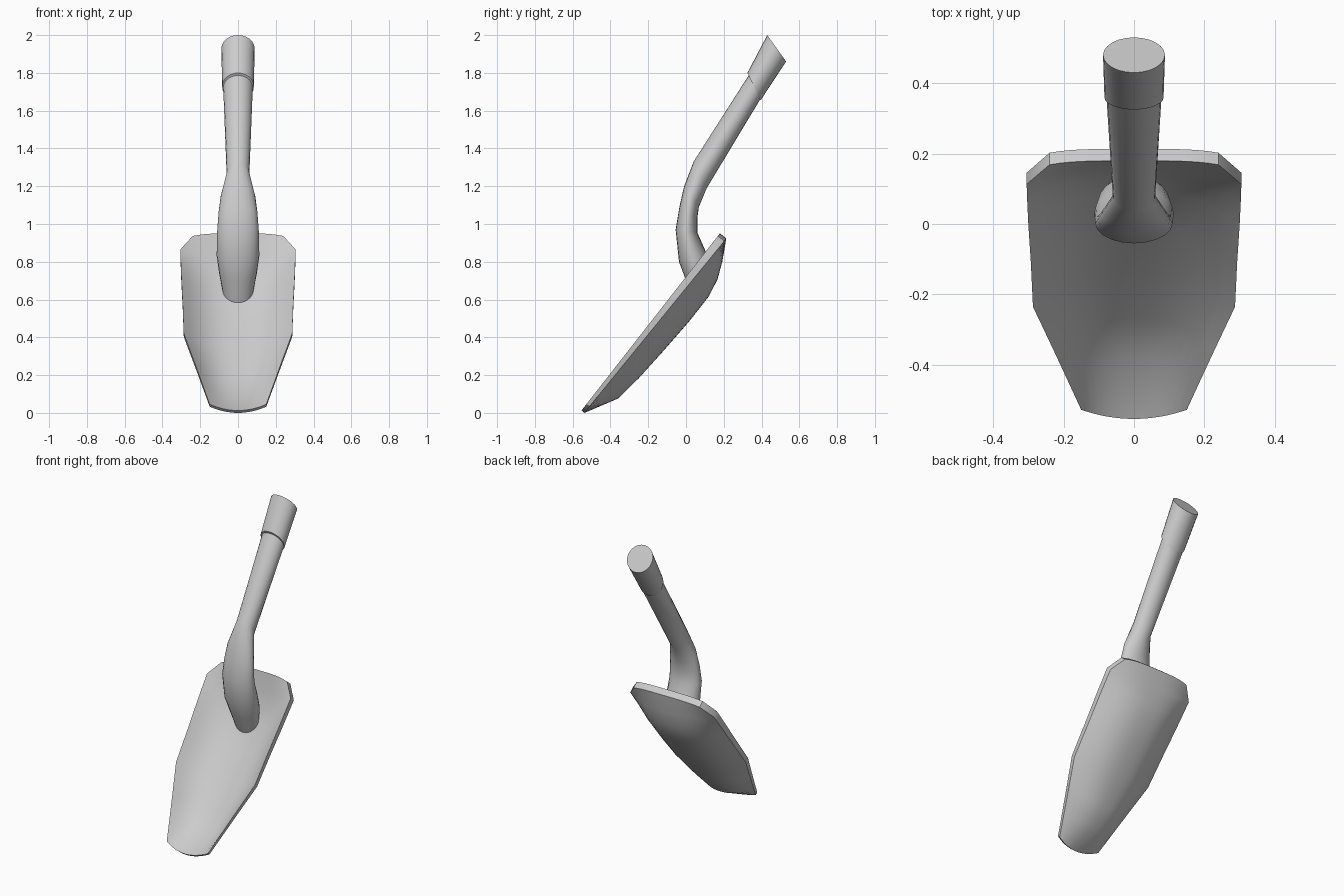
import bpy, bmesh, math

if "Cube" in bpy.data.objects:
    bpy.data.objects.remove(bpy.data.objects["Cube"])

metal = bpy.data.materials.new("grey metal")
metal.diffuse_color = (0.6, 0.6, 0.6, 1)
metal.use_nodes = True
metal.node_tree.nodes["Principled BSDF"].inputs["Base Color"].default_value = metal.diffuse_color


def finish(name, bm, angle):
    bmesh.ops.recalc_face_normals(bm, faces=bm.faces[:])
    mesh = bpy.data.meshes.new(name)
    bm.to_mesh(mesh)
    bm.free()
    ob = bpy.data.objects.new(name, mesh)
    bpy.context.collection.objects.link(ob)
    mesh.materials.append(metal)
    bpy.ops.object.select_all(action='DESELECT')
    ob.select_set(True)
    bpy.context.view_layer.objects.active = ob
    bpy.ops.object.shade_smooth_by_angle(angle=math.radians(angle))


def tube(name, rings, n=20, angle=50):
    """Loft ellipses given by front point (y, z), back point (y, z), half width."""
    bm = bmesh.new()
    loops = []
    for fy, fz, by, bz, hx in rings:
        cy, cz, ay, az = (fy + by) / 2, (fz + bz) / 2, (fy - by) / 2, (fz - bz) / 2
        loops.append([bm.verts.new((hx * math.sin(t), cy + ay * math.cos(t), cz + az * math.cos(t)))
                      for t in (2 * math.pi * i / n for i in range(n))])
    for a, b in zip(loops, loops[1:]):
        for i in range(n):
            j = (i + 1) % n
            bm.faces.new((a[i], a[j], b[j], b[i]))
    bm.faces.new(loops[0])
    bm.faces.new(loops[-1])
    finish(name, bm, angle)


# Blade: dished slab; s runs from tip to top edge, d is depth behind the rim plane
ROWS = [(0.02, .15, 0.0), (0.15, .187, .092), (0.30, .23, .108), (0.495, .287, .118),
        (0.70, .293, .125), (0.87, .300, .122), (0.97, .303, .10), (1.06, .305, .06), (1.15, .24, 0.0)]
COLS = 16


def blade_point(s, x, d):
    return (x, -0.54 + 0.616 * s + 0.788 * d, 0.03 + 0.788 * s - 0.616 * d)


bm = bmesh.new()
inner, outer = [], []
for r, (s, hw, depth) in enumerate(ROWS):
    thick = 0.02 + 0.02 * s
    rows = ([], [])
    for c in range(COLS + 1):
        u = 2 * c / COLS - 1
        bow = -0.042 * (1 - u * u) if r == 0 else 0.018 * (1 - u ** 4) if r == len(ROWS) - 1 else 0
        d = depth * (1 - abs(u) ** 2.5)
        for k in (0, 1):
            rows[k].append(bm.verts.new(blade_point(s + bow, u * hw, d + k * thick)))
    inner.append(rows[0])
    outer.append(rows[1])
for grid in (inner, outer):
    for a, b in zip(grid, grid[1:]):
        for c in range(COLS):
            bm.faces.new((a[c], a[c + 1], b[c + 1], b[c]))
# Rim joining the two skins
for r in (0, -1):
    for c in range(COLS):
        bm.faces.new((inner[r][c], inner[r][c + 1], outer[r][c + 1], outer[r][c]))
for c in (0, -1):
    for r in range(len(ROWS) - 1):
        bm.faces.new((inner[r][c], inner[r + 1][c], outer[r + 1][c], outer[r][c]))
finish("blade", bm, 40)

# Bent neck and shaft
tube("shaft", [(0.05, .58, .14, .70, .08), (0.0, .70, .135, .78, .10), (-.037, .80, .10, .865, .113),
               (-.055, .97, .06, .955, .110), (-.035, 1.09, .06, 1.03, .103), (-.01, 1.20, .068, 1.09, .092),
               (.04, 1.33, .11, 1.19, .060), (.34, 1.80, .405, 1.68, .079)])

# Obliquely cut grip at the end of the shaft
tube("grip", [(.325, 1.80, .395, 1.655, .084), (.43, 2.0, .53, 1.86, .088)], n=24)
